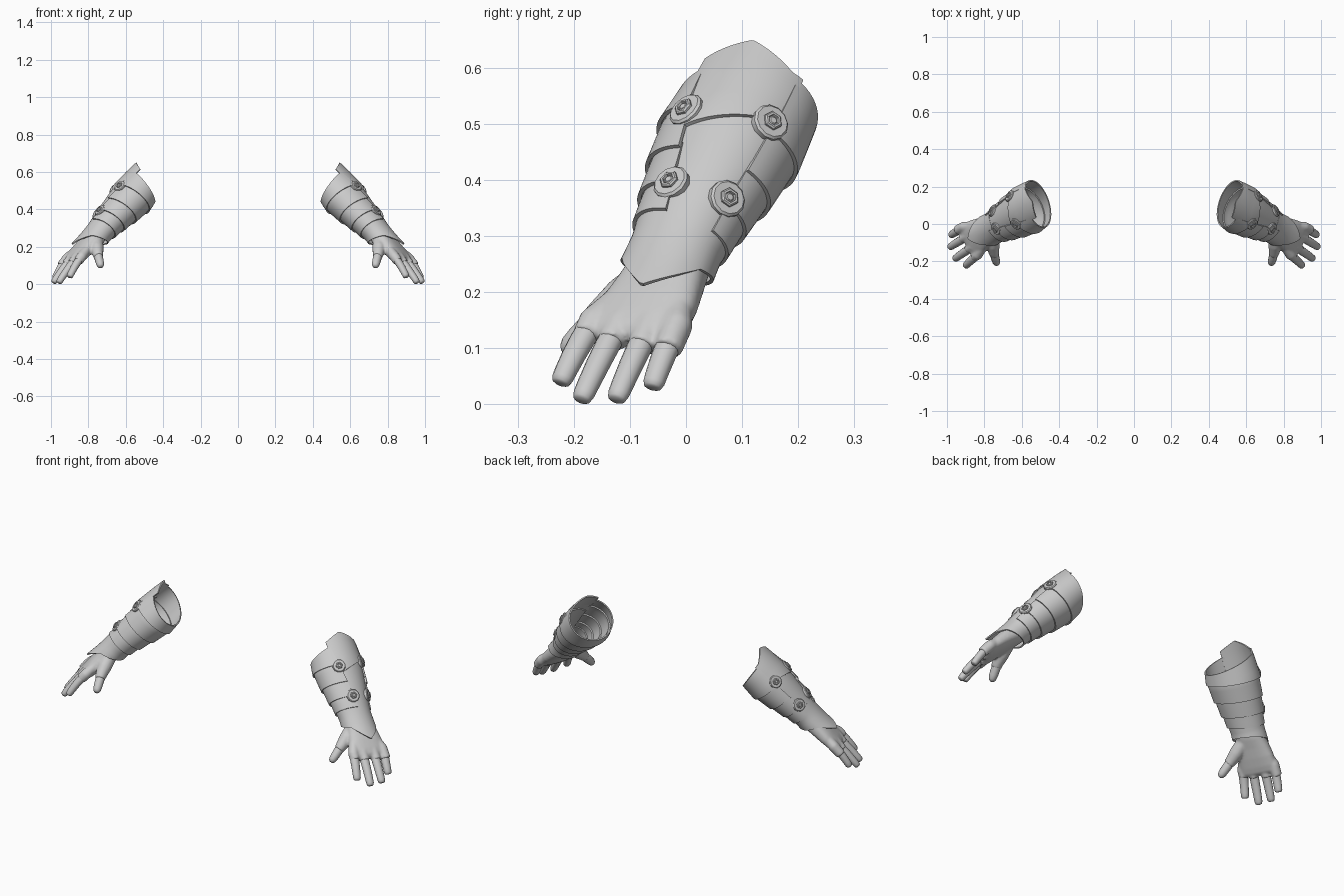
import bpy, bmesh
from math import sin, cos, pi, radians, copysign
from mathutils import Vector

if "Cube" in bpy.data.objects:
    bpy.data.objects.remove(bpy.data.objects["Cube"])

# Arm frame: u = thumb side, n = back of hand, d = elbow to fingertips
ORIGIN = Vector((0.51, 0.11, 0.52))
D = Vector((0.62, -0.33, -0.71)).normalized()
U = Vector((-0.45, -0.89, 0.05))
U = (U - D * U.dot(D)).normalized()
N = U.cross(D)


def world(p):
    return ORIGIN + U * p[0] + N * p[1] + D * p[2]


def loft(bm, loops, ring=False):
    """Skin closed loops in order; cap the ends unless the loops form a ring."""
    rows = [[bm.verts.new(world(p)) for p in lp] for lp in loops]
    k, m = len(rows[0]), len(rows)
    for i in range(m if ring else m - 1):
        a, b = rows[i], rows[(i + 1) % m]
        for j in range(k):
            bm.faces.new((a[j], a[(j + 1) % k], b[(j + 1) % k], b[j]))
    if not ring:
        bm.faces.new(rows[0])
        bm.faces.new(rows[-1][::-1])


def finish(name, bm, angle=35, remesh=0):
    bmesh.ops.recalc_face_normals(bm, faces=bm.faces[:])
    me = bpy.data.meshes.new(name)
    bm.to_mesh(me)
    bm.free()
    ob = bpy.data.objects.new(name, me)
    bpy.context.collection.objects.link(ob)
    bpy.ops.object.select_all(action='DESELECT')
    ob.select_set(True)
    bpy.context.view_layer.objects.active = ob
    if remesh:
        r = ob.modifiers.new("blend", 'REMESH')
        r.mode, r.voxel_size, r.use_smooth_shade = 'VOXEL', remesh, True
        s = ob.modifiers.new("soften", 'SMOOTH')
        s.factor, s.iterations = 0.5, 5
    else:
        bpy.ops.object.shade_smooth_by_angle(angle=radians(angle))
    ob.modifiers.new("other_arm", 'MIRROR').use_mirror_merge = False
    return ob


# Forearm profile: d, half width, half depth, centre u, centre n
PROFILE = [(-0.10, .129, .106, -.001, .004), (0.0, .132, .110, -.001, .006),
           (0.10, .130, .111, .001, .008), (0.20, .114, .095, .002, .013),
           (0.28, .098, .081, .003, .017), (0.36, .081, .066, .003, .018),
           (0.43, .077, .060, .003, .018), (0.53, .076, .058, .006, .020)]


def skin(deg, d, off=0.0):
    for a, b in zip(PROFILE, PROFILE[1:]):
        if d <= b[0]:
            break
    t = (d - a[0]) / (b[0] - a[0])
    ru, rn, cu, cn = [a[i] + (b[i] - a[i]) * t for i in range(1, 5)]
    th = radians(deg)
    return Vector(((ru + off) * sin(th) + cu, (rn + off) * cos(th) + cn, d))


def plate(name, th0, th1, start, end, lift0, lift1, thick=0.007, n=32, ring=False):
    """Curved armour plate; start/end give d per angle, lifts are outward offsets."""
    bm, loops = bmesh.new(), []
    for i in range(n if ring else n + 1):
        t = i / n
        outer, inner = [], []
        lo = th0(0) if callable(th0) else th0
        near, far = start(lo + (th1 - lo) * t), end(lo + (th1 - lo) * t)
        for j in range(7):
            s = j / 6
            d = near + (far - near) * s
            a = th0(d) if callable(th0) else th0
            deg = a + (th1 - a) * t
            lift = lift0 + (lift1 - lift0) * s
            outer.append(skin(deg, d, lift))
            inner.append(skin(deg, d, lift - thick))
        loops.append(outer + inner[::-1])
    loft(bm, loops, ring)
    return finish(name, bm)


def tent(deg, centre, width):
    return max(0.0, 1 - abs(deg - centre) / width)


def band_edge(d):
    return 25 - 65 * d


# Strip on the back of the forearm, with the elbow peak
plate("elbow_plate", -62, 31, lambda a: -0.032 - 0.042 * tent(a, -8, 42),
      lambda a: 0.131 + 0.0008 * a, 0.000, 0.004)
plate("forearm_plate", -64, 26, lambda a: 0.11 + 0.0008 * a, lambda a: 0.34, -0.004, 0.000)

# Overlapping bands around the underside; the first slants at the elbow opening
BANDS = [(0.004, 0.100), (0.085, 0.195), (0.18, 0.275), (0.26, 0.335)]
for i, (a0, a1) in enumerate(BANDS):
    tilt = 0.028 if i == 0 else 0.0
    plate("underarm_band_%d" % (i + 1), band_edge, 303 if i < 3 else 300,
          lambda a, s=a0, k=tilt: s + k * cos(radians(a - 135)),
          lambda a, e=a1: e + 0.012 * cos(radians(a + 60)), 0.000, 0.009, n=48)

# Wrist cuff, slanted with a point over the back of the hand
plate("wrist_cuff", -180, 180, lambda a: 0.315 - 0.012 * cos(radians(a)),
      lambda a: 0.412 + 0.034 * cos(radians(a + 12)) + 0.070 * tent(a, -8, 62),
      0.001, 0.010, n=72, ring=True)


# Rivets on rounded tabs
def turned(bm, centre, axis, profile, sides):
    q = axis.to_track_quat('Z', 'Y')
    loft(bm, [[centre + q @ Vector((r * cos(2 * pi * k / sides), r * sin(2 * pi * k / sides), h))
               for k in range(sides)] for r, h in profile])


tabs, rivets = bmesh.new(), bmesh.new()
for deg, d in ((20, 0.108), (-53, 0.095), (9, 0.275), (-56, 0.275)):
    c = skin(deg, d, 0.003)
    tu, td = skin(deg + 2, d) - skin(deg - 2, d), skin(deg, d + .02) - skin(deg, d - .02)
    axis = tu.cross(td).normalized()
    if axis.dot(Vector((sin(radians(deg)), cos(radians(deg)), 0))) < 0:
        axis = -axis
    turned(tabs, c, axis, [(.034, -.010), (.034, .002), (.030, .006)], 12)
    turned(rivets, c, axis, [(.018, .003), (.018, .010), (.015, .013), (.011, .013), (.010, .008)], 6)
    turned(rivets, c, axis, [(.008, .005), (.008, .009), (.006, .011)], 8)
finish("rivet_tabs", tabs)
finish("rivets", rivets, 25)


# Hand
def tube(bm, pts, radii, sides=14, flat=1.0):
    pts = [Vector(p) for p in pts]
    loops = []
    for i, p in enumerate(pts):
        t = (pts[min(i + 1, len(pts) - 1)] - pts[max(i - 1, 0)]).normalized()
        x = Vector((0, 1, 0)).cross(t).normalized()
        y = t.cross(x)
        loops.append([p + (x * cos(2 * pi * k / sides) + y * sin(2 * pi * k / sides) * flat) * radii[i]
                      for k in range(sides)])
    loft(bm, loops)


def sup(v, e=0.8):
    return copysign(abs(v) ** e, v)


# Glove palm sections: d, centre u, centre n, half width, half depth
glove = bmesh.new()
PALM = [(.34, .002, .016, .066, .052), (.40, .000, .018, .073, .050), (.45, .000, .020, .082, .044),
        (.50, .002, .022, .092, .040), (.55, .005, .024, .098, .034), (.580, .008, .025, .099, .028),
        (.595, .009, .025, .092, .018)]
loft(glove, [[(cu + ru * sup(cos(2 * pi * k / 28)), cn + rn * sup(sin(2 * pi * k / 28)), d)
              for k in range(28)] for d, cu, cn, ru, rn in PALM])

# Fingers: base u, tip u, tip n, collar end d, tip d
FINGERS = [("index", .091, .112, .012, .592, .697), ("middle", .039, .052, .018, .606, .742),
           ("ring", -.023, -.016, .018, .614, .738), ("pinky", -.076, -.070, .010, .618, .697)]
for name, bu, tu, tn, end, td in FINGERS:
    tube(glove, [(bu * .75, .026, .50), (bu, .030, .560), (bu * 1.02, .028, end)],
         [.024, .028, .026])
    f = bmesh.new()
    tube(f, [(bu + (tu - bu) * s, .030 + (tn - .030) * s * s, .56 + (td - .56) * s)
             for s in (0, .3, .55, .8, .92, .98, 1)],
         [.0230, .0230, .0220, .0205, .0195, .0165, .011], flat=.90)
    finish(name + "_finger", f, 60)

# Thumb, its root blended into the glove
tube(glove, [(.042, .006, .42), (.083, -.008, .46), (.118, -.022, .492), (.132, -.030, .503)],
     [.036, .036, .029, .026])
finish("glove", glove, remesh=0.006)
thumb = bmesh.new()
tube(thumb, [(.105, -.016, .482), (.132, -.031, .505), (.157, -.046, .528), (.170, -.054, .540),
             (.178, -.059, .547), (.182, -.061, .550)], [.023, .0235, .022, .020, .015, .008])
finish("thumb", thumb, 60)
